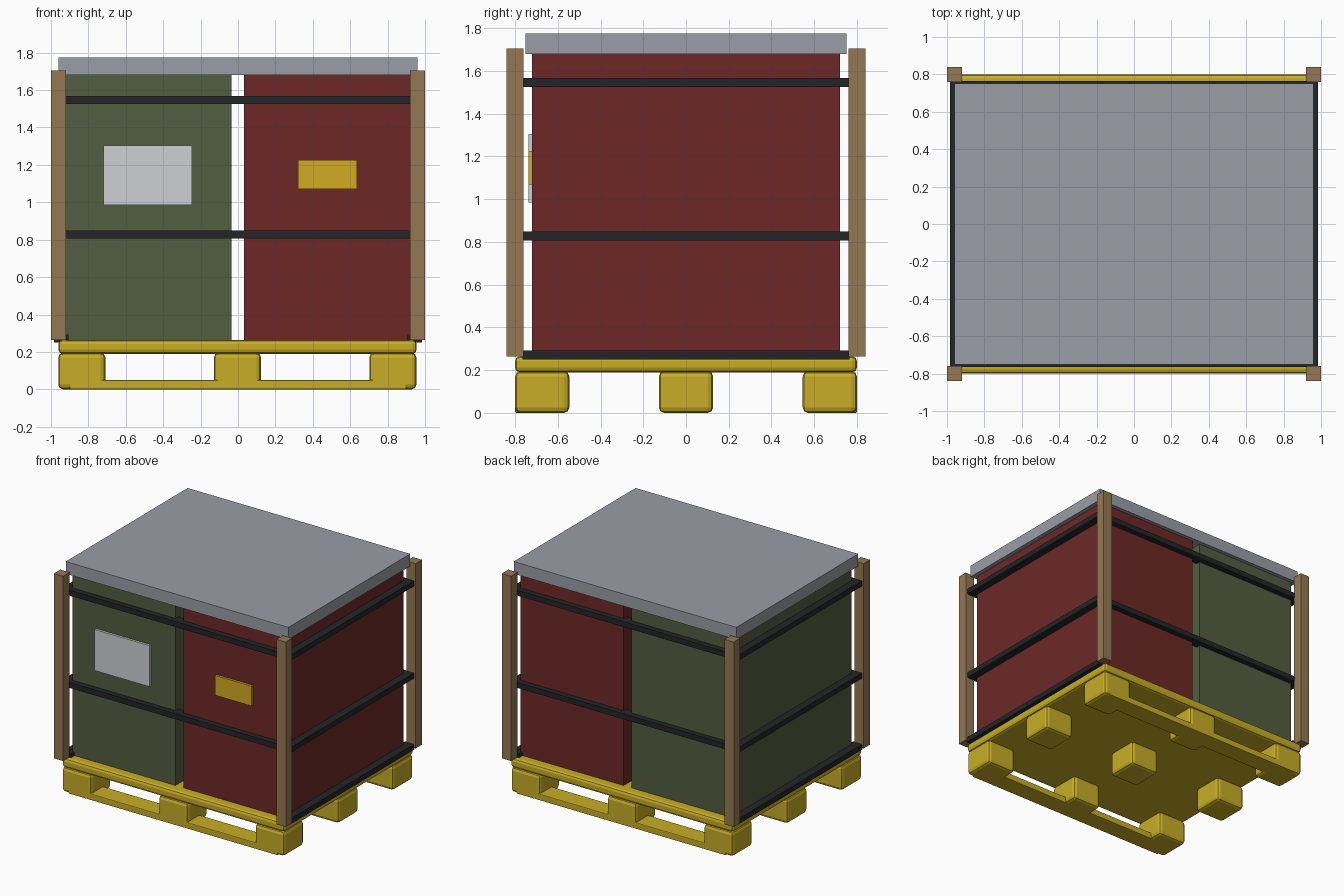
import bpy
import bmesh
from mathutils import Vector

if "Cube" in bpy.data.objects:
    bpy.data.objects.remove(bpy.data.objects["Cube"])


def material(name, r, g, b):
    m = bpy.data.materials.new(name)
    m.diffuse_color = (r, g, b, 1)
    m.use_nodes = True
    m.node_tree.nodes["Principled BSDF"].inputs["Base Color"].default_value = m.diffuse_color
    return m


YELLOW = material("pallet_yellow", 0.58, 0.42, 0.02)
GREEN = material("crate_green", 0.085, 0.11, 0.05)
RED = material("crate_red", 0.15, 0.022, 0.02)
WOOD = material("post_wood", 0.30, 0.19, 0.085)
BLACK = material("strap_black", 0.017, 0.018, 0.02)
GREY = material("lid_grey", 0.32, 0.34, 0.38)
WHITE = material("label_white", 0.62, 0.63, 0.66)
AMBER = material("label_amber", 0.65, 0.41, 0.015)


def box(name, x, y, z, mat, bevel=0.0):
    """Box from three (min, max) ranges, optionally with softened edges."""
    bm = bmesh.new()
    bmesh.ops.create_cube(bm, size=1)
    size = Vector((x[1] - x[0], y[1] - y[0], z[1] - z[0]))
    bmesh.ops.scale(bm, vec=size, verts=bm.verts)
    mesh = bpy.data.meshes.new(name)
    bm.to_mesh(mesh)
    bm.free()
    ob = bpy.data.objects.new(name, mesh)
    ob.location = (sum(x) / 2, sum(y) / 2, sum(z) / 2)
    bpy.context.collection.objects.link(ob)
    mesh.materials.append(mat)
    if bevel:
        mod = ob.modifiers.new("bevel", 'BEVEL')
        mod.width = bevel
        mod.segments = 2
    return ob


def span(centre, half):
    return (centre - half, centre + half)


# Pallet: deck, nine feet, front and back runners
box("pallet_deck", (-0.96, 0.955), (-0.8, 0.8), (0.19, 0.265), YELLOW, 0.022)
for i, cx in enumerate((-0.835, -0.003, 0.828)):
    for j, cy in enumerate((-0.673, 0, 0.673)):
        box(f"pallet_foot_{i}_{j}", span(cx, 0.126), span(cy, 0.127),
            (0, 0.195), YELLOW, 0.025)
for name, cy in (("front", -0.724), ("back", 0.724)):
    box(f"pallet_runner_{name}", (-0.9, 0.9), span(cy, 0.076), (0, 0.05), YELLOW, 0.006)

# Two crates under one lid
box("left_crate", (-0.925, -0.035), (-0.72, 0.72), (0.26, 1.68), GREEN)
box("right_crate", (0.033, 0.925), (-0.72, 0.72), (0.26, 1.68), RED)
box("lid", (-0.96, 0.96), (-0.75, 0.75), (1.68, 1.775), GREY)

# Labels on the front
box("large_label", (-0.72, -0.245), (-0.738, -0.715), (0.985, 1.305), WHITE)
box("small_label", (0.32, 0.635), (-0.738, -0.715), (1.07, 1.225), AMBER)

# Corner posts
for sx in (-1, 1):
    for sy in (-1, 1):
        box(f"corner_post_{sx}_{sy}", span(sx * 0.96, 0.04), span(sy * 0.8, 0.04),
            (0.265, 1.705), WOOD)

# Straps: two full rings, and a low strap on each side only
for level, cz in enumerate((0.272, 0.828, 1.547)):
    for s in (-1, 1):
        box(f"side_strap_{level}_{s}", span(s * 0.945, 0.04), (-0.765, 0.765),
            span(cz, 0.021), BLACK)
        if level > 0:
            box(f"cross_strap_{level}_{s}", (-0.945, 0.945), span(s * 0.725, 0.04),
                span(cz, 0.021), BLACK)
